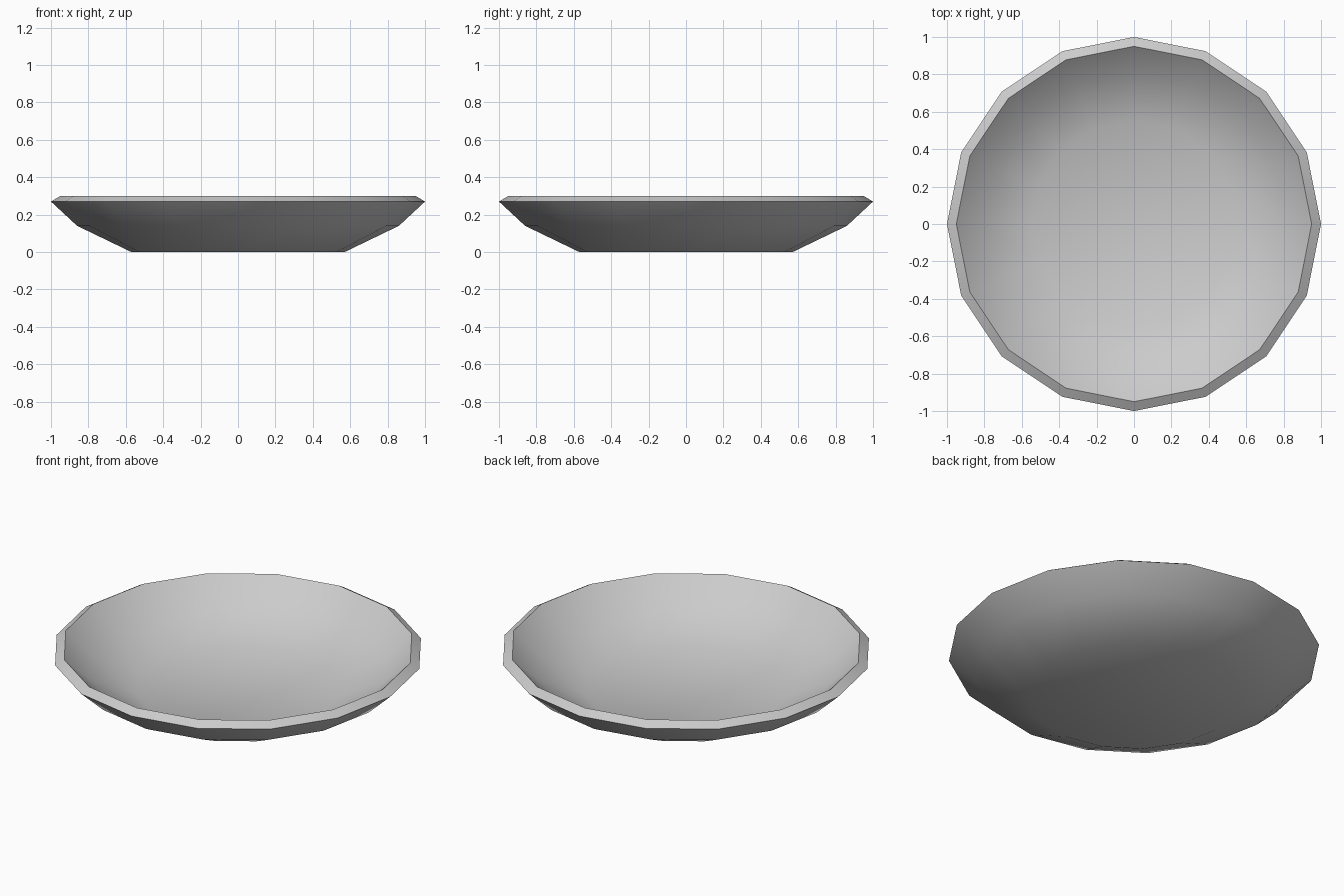
import bpy, bmesh, math

if "Cube" in bpy.data.objects:
    bpy.data.objects.remove(bpy.data.objects["Cube"])

SIDES = 16
# Radius/height profile: outside foot up to the rim, then down the inside
PROFILE = [(0.57, 0.0), (0.86, 0.14), (1.0, 0.27),
           (0.95, 0.30), (0.82, 0.185), (0.55, 0.06)]

bm = bmesh.new()
rings = []
for r, z in PROFILE:
    rings.append([bm.verts.new((r * math.cos(2 * math.pi * i / SIDES),
                                r * math.sin(2 * math.pi * i / SIDES), z))
                  for i in range(SIDES)])

# Walls and rim
for lower, upper in zip(rings, rings[1:]):
    for i in range(SIDES):
        j = (i + 1) % SIDES
        bm.faces.new((lower[i], lower[j], upper[j], upper[i]))

# Underside and inner floor
bm.faces.new(rings[0][::-1])
bm.faces.new(rings[-1])
bmesh.ops.recalc_face_normals(bm, faces=bm.faces[:])

mesh = bpy.data.meshes.new("bowl")
bm.to_mesh(mesh)
bm.free()
bowl = bpy.data.objects.new("bowl", mesh)
bpy.context.collection.objects.link(bowl)

# Smooth walls with crisp rim edges
bpy.context.view_layer.objects.active = bowl
bowl.select_set(True)
bpy.ops.object.shade_smooth_by_angle(angle=math.radians(40))
